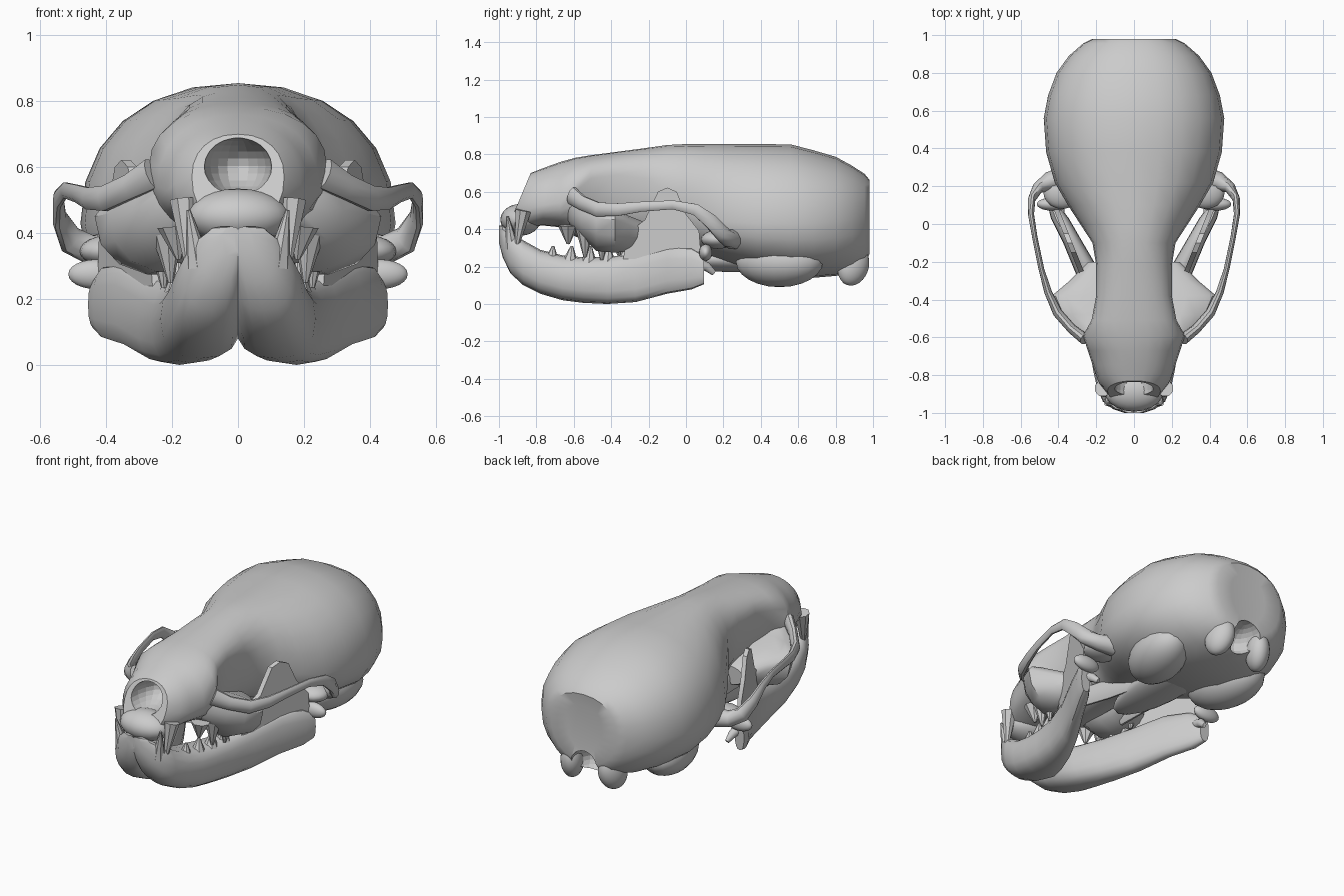
import bpy, bmesh, math
from mathutils import Vector

N = 24


def add_object(name, bm):
    bmesh.ops.recalc_face_normals(bm, faces=bm.faces)
    me = bpy.data.meshes.new(name)
    bm.to_mesh(me)
    bm.free()
    ob = bpy.data.objects.new(name, me)
    bpy.context.collection.objects.link(ob)
    return ob


def loft(name, rings):
    """Skin a list of closed rings and cap both ends."""
    bm = bmesh.new()
    vs = [[bm.verts.new(p) for p in r] for r in rings]
    n = len(rings[0])
    for a, b in zip(vs, vs[1:]):
        for i in range(n):
            j = (i + 1) % n
            bm.faces.new((a[i], a[j], b[j], b[i]))
    bm.faces.new(vs[0])
    bm.faces.new(vs[-1])
    return add_object(name, bm)


def ellipsoid(name, c, r, rot=(0, 0, 0)):
    bpy.ops.mesh.primitive_uv_sphere_add(segments=20, ring_count=12, location=c, rotation=rot)
    ob = bpy.context.object
    ob.name, ob.scale = name, r
    return ob


def power(v, e):
    return math.copysign(abs(v) ** e, v)


def ring(y, x, w, zc, zb, zt, tilt=0.0, e=0.9, n=N):
    """Cross-section in xz with separate upper and lower heights."""
    pts = []
    for i in range(n):
        a = 2 * math.pi * i / n
        s = power(math.sin(a), e)
        z = zc + s * (zt - zc if s > 0 else zc - zb)
        pts.append((x + w * power(math.cos(a), e), y + tilt * (z - zc), z))
    return pts


def tube(name, pts, n=10):
    """Sweep an oval of half thickness a and half height b; pts = x, y, z, a, b."""
    P = [Vector(p[:3]) for p in pts]
    rings = []
    for i, p in enumerate(P):
        t = (P[min(i + 1, len(P) - 1)] - P[max(i - 1, 0)]).normalized()
        side = t.cross(Vector((0, 0, 1))).normalized()
        up = side.cross(t)
        a, b = pts[i][3:]
        rings.append([p + side * a * math.cos(k * 2 * math.pi / n)
                      + up * b * math.sin(k * 2 * math.pi / n) for k in range(n)])
    return loft(name, rings)


def cut(ob, cutter):
    m = ob.modifiers.new("cut", "BOOLEAN")
    m.operation, m.object, m.solver = "DIFFERENCE", cutter, "EXACT"
    cutter.hide_render = True
    cutter.hide_set(True)


def tooth(name, top, tip, r):
    top, tip = Vector(top), Vector(tip)
    d = tip - top
    bpy.ops.mesh.primitive_cone_add(vertices=8, radius1=r, radius2=r * 0.15, depth=d.length,
                                    location=(top + tip) / 2,
                                    rotation=d.to_track_quat("Z", "Y").to_euler())
    bpy.context.object.name = name


# Braincase and snout in one loft: y, half width, widest z, bottom z, top z, tilt
sections = [
    (-0.885, 0.14, 0.57, 0.42, 0.70, 0.42), (-0.83, 0.19, 0.55, 0.40, 0.72, 0.3),
    (-0.76, 0.215, 0.53, 0.42, 0.735, 0.1), (-0.67, 0.245, 0.54, 0.41, 0.76, 0),
    (-0.59, 0.27, 0.60, 0.36, 0.782, 0), (-0.51, 0.225, 0.67, 0.33, 0.795, 0),
    (-0.38, 0.20, 0.69, 0.32, 0.812, 0), (-0.22, 0.20, 0.67, 0.32, 0.833, 0),
    (-0.10, 0.22, 0.60, 0.31, 0.850, 0), (0.00, 0.285, 0.52, 0.29, 0.855, 0),
    (0.10, 0.35, 0.47, 0.26, 0.855, 0), (0.22, 0.42, 0.44, 0.22, 0.855, 0),
    (0.38, 0.465, 0.43, 0.17, 0.855, 0), (0.56, 0.478, 0.43, 0.14, 0.853, 0),
    (0.68, 0.455, 0.43, 0.14, 0.822, 0), (0.80, 0.41, 0.44, 0.15, 0.787, 0),
    (0.89, 0.345, 0.45, 0.17, 0.738, 0), (0.955, 0.27, 0.46, 0.20, 0.695, 0),
    (0.98, 0.22, 0.48, 0.25, 0.665, 0), (0.972, 0.12, 0.48, 0.32, 0.60, 0)]
skull = loft("cranium", [ring(s[0], 0, *s[1:]) for s in sections])

# Nasal opening and spinal opening
cut(skull, ellipsoid("nose_cutter", (0, -0.88, 0.603), (0.103, 0.2, 0.088)))
cut(skull, ellipsoid("spinal_cutter", (0, 0.97, 0.23), (0.09, 0.16, 0.09)))

# Front of the upper jaw below the nose
ellipsoid("premaxilla", (0, -0.885, 0.45), (0.155, 0.108, 0.085))

# Midline strip under the braincase, towards the spine
ellipsoid("skull_base", (0, 0.3, 0.24), (0.14, 0.45, 0.07))

for s, side in ((1, "right"), (-1, "left")):
    # Cheek plate forming the orbit floor: y, x, half width, mid, bottom, top
    plate = [(-0.63, .14, .10, .52, .43, .60), (-0.56, .17, .15, .47, .36, .56),
             (-0.48, .20, .19, .46, .28, .53), (-0.38, .22, .215, .45, .27, .505),
             (-0.30, .19, .15, .42, .28, .47), (-0.20, .15, .09, .38, .32, .43)]
    loft("cheek_plate_" + side, [ring(p[0], s * p[1], *p[2:], n=14) for p in plate])

    # Zygomatic arch bowing outward
    arch = [(.26, -.61, .58, .03, .05), (.33, -.555, .54, .025, .04), (.405, -.47, .505, .025, .04),
            (.455, -.36, .505, .02, .035), (.49, -.24, .52, .015, .028), (.525, -.07, .53, .014, .025),
            (.545, .05, .505, .016, .032), (.542, .13, .445, .02, .04), (.51, .19, .38, .03, .045),
            (.45, .225, .35, .05, .045), (.36, .25, .35, .06, .06)]
    tube("cheek_arch_" + side, [(s * p[0],) + p[1:] for p in arch])
    ellipsoid("jaw_socket_" + side, (s * .38, .17, .345), (.10, .09, .05))

    # Ear bulb and neck joint
    ellipsoid("ear_bulb_" + side, (s * .24, .50, .225), (.15, .24, .135), (0, 0, -s * .25))
    ellipsoid("neck_condyle_" + side, (s * .135, .895, .205), (.065, .085, .11), (-.35, 0, s * .4))

    # Lower jaw body: y, inner x, outer x, bottom, top
    jaw = [(-1.0, -.01, .05, .33, .42), (-.98, -.01, .11, .25, .42), (-.94, -.01, .165, .165, .39),
           (-.87, -.01, .195, .10, .34), (-.78, -.01, .215, .055, .29), (-.66, -.01, .235, .02, .26),
           (-.55, .03, .245, .006, .25), (-.42, .09, .265, 0, .25), (-.27, .17, .305, .01, .27),
           (-.10, .27, .375, .055, .31), (.03, .345, .44, .078, .30), (.095, .395, .455, .105, .26)]
    loft("lower_jaw_" + side, [ring(y, s * (a + b) / 2, (b - a) / 2, (zb + zt) / 2, zb, zt, e=.8, n=16)
                               for y, a, b, zb, zt in jaw])

    # Upright blade of the lower jaw, following the flare of the body
    blade = [(-.34, .22), (-.31, .38), (-.22, .45), (-.15, .60), (-.10, .622), (-.05, .60),
             (.0, .48), (.07, .39), (.085, .2), (.05, .12), (-.15, .12)]
    loft("jaw_blade_" + side, [[(s * (.38 + .40 * y + d), y, z) for y, z in blade]
                               for d in (-.014, .014)])
    ellipsoid("jaw_joint_" + side, (s * .43, .105, .275), (.085, .035, .045))
    tube("jaw_hook_" + side, [(s * .40, .05, .22, .03, .03), (s * .39, .11, .2, .025, .025),
                              (s * .38, .15, .165, .01, .015)])

    # Pterygoid wing beside the palate
    tube("palate_wing_" + side, [(s * .15, -.28, .33, .02, .06), (s * .12, -.05, .30, .015, .06),
                                 (s * .11, .12, .26, .012, .04)])

    # Teeth
    tooth("upper_canine_" + side, (s * .165, -.87, .50), (s * .15, -.91, .28), .045)
    tooth("lower_canine_" + side, (s * .12, -.93, .30), (s * .15, -.955, .47), .04)
    for i, (y, x, tip) in enumerate([(-.63, .19, .32), (-.54, .215, .25), (-.45, .235, .235),
                                     (-.36, .24, .26), (-.28, .22, .27)]):
        tooth(f"upper_molar_{side}_{i}", (s * x, y, .42), (s * (x - .01), y, tip), .055)
    for i, y in enumerate((-.72, -.62, -.52, -.42, -.33)):
        x = .15 + .06 * i / 4
        tooth(f"lower_molar_{side}_{i}", (s * x, y, .22), (s * x, y + .01, .31), .045)

# Smooth shading with sharp edges kept
bpy.ops.object.select_all(action="DESELECT")
for ob in bpy.context.scene.objects:
    if not ob.hide_render:
        ob.select_set(True)
        bpy.context.view_layer.objects.active = ob
bpy.ops.object.shade_smooth_by_angle(angle=math.radians(40))
